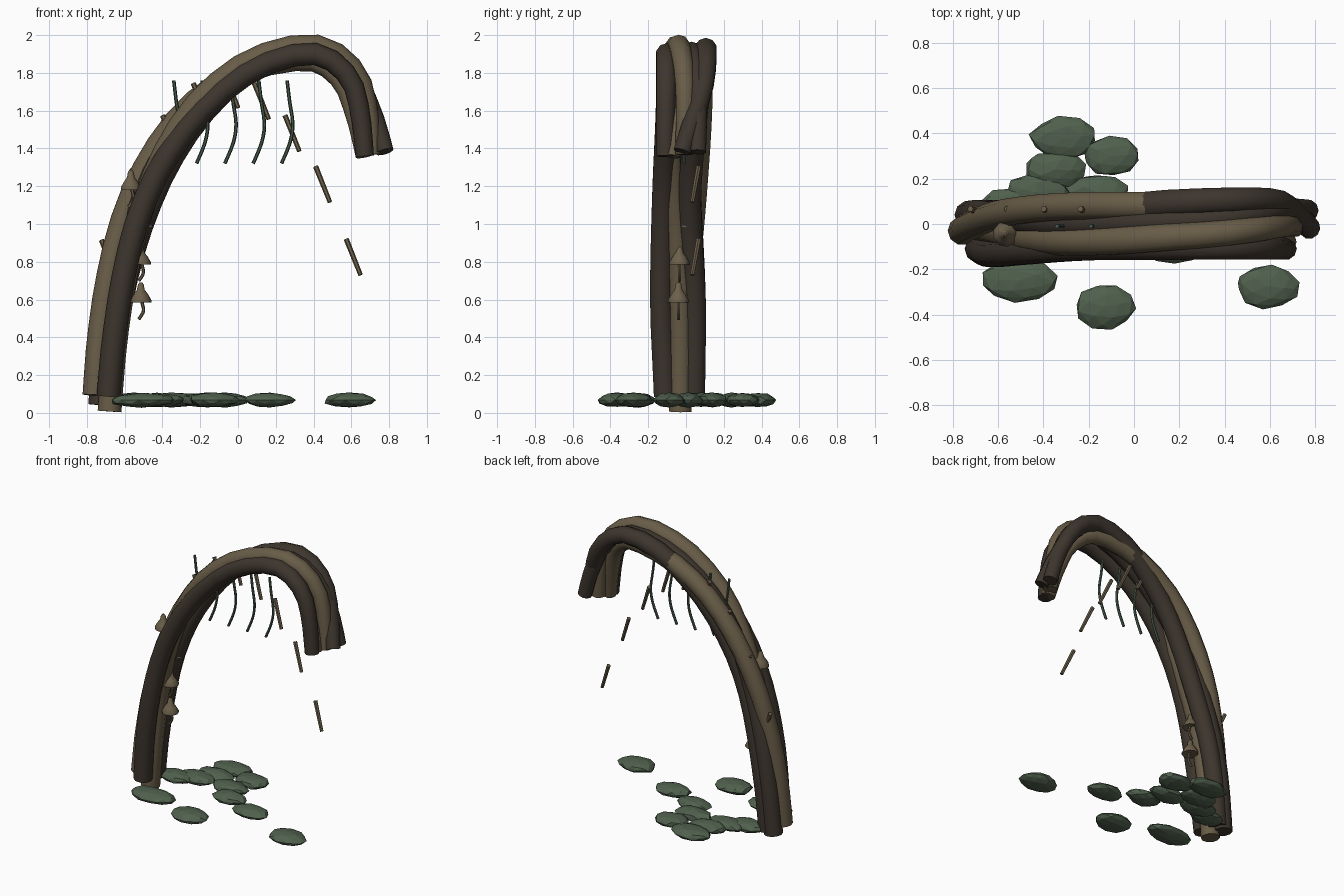
import bpy, bmesh, math, random
from mathutils import Vector, Matrix

if "Cube" in bpy.data.objects:
    bpy.data.objects.remove(bpy.data.objects["Cube"])

random.seed(4)


def material(name, rgb):
    m = bpy.data.materials.new(name)
    m.diffuse_color = (*rgb, 1)
    m.use_nodes = True
    m.node_tree.nodes["Principled BSDF"].inputs["Base Color"].default_value = m.diffuse_color
    return m


DARK = material("dark bark", (0.047, 0.036, 0.027))
LIGHT = material("light bark", (0.140, 0.108, 0.064))
STONE = material("mossy stone", (0.080, 0.118, 0.075))
VINE = material("vine green", (0.066, 0.105, 0.072))
CAP = material("mushroom tan", (0.150, 0.116, 0.070))


def finish(name, bm, mat, angle=None):
    bmesh.ops.recalc_face_normals(bm, faces=bm.faces)
    me = bpy.data.meshes.new(name)
    bm.to_mesh(me)
    bm.free()
    me.materials.append(mat)
    ob = bpy.data.objects.new(name, me)
    bpy.context.collection.objects.link(ob)
    if angle:
        bpy.ops.object.select_all(action='DESELECT')
        ob.select_set(True)
        bpy.context.view_layer.objects.active = ob
        bpy.ops.object.shade_smooth_by_angle(angle=math.radians(angle))
    return ob


def spline(points, t):
    """Catmull-Rom through the points, t from 0 to 1."""
    p = [Vector(q) for q in points]
    n = len(p) - 1
    i = min(int(t * n), n - 1)
    u = t * n - i
    a, b, c, d = p[max(i - 1, 0)], p[i], p[i + 1], p[min(i + 2, n)]
    return 0.5 * (2 * b + (c - a) * u + (2 * a - 5 * b + 4 * c - d) * u * u
                  + (3 * b - a - 3 * c + d) * u ** 3)


def add_tube(bm, path, radii, sides):
    """Capped tube; every path here runs mostly in the xz plane."""
    rings = []
    for i, p in enumerate(path):
        d = (path[min(i + 1, len(path) - 1)] - path[max(i - 1, 0)]).normalized()
        u = Vector((0, 1, 0)).cross(d).normalized()
        v = d.cross(u)
        rings.append([bm.verts.new(p + radii[i] * (math.cos(a) * u + math.sin(a) * v))
                      for a in (k * math.tau / sides for k in range(sides))])
    for r, s in zip(rings, rings[1:]):
        for k in range(sides):
            bm.faces.new((r[k], r[(k + 1) % sides], s[(k + 1) % sides], s[k]))
    bm.faces.new(rings[0])
    bm.faces.new(rings[-1])


# Arching trunk: centre line plus (outward, sideways) offsets for each strand
CENTRE = [(-0.71, 0, 0.06), (-0.685, 0, 0.37), (-0.635, 0, 0.70), (-0.55, 0, 1.03),
          (-0.41, 0, 1.34), (-0.20, 0, 1.62), (0.08, 0, 1.83), (0.39, 0, 1.905),
          (0.58, 0, 1.79), (0.67, 0, 1.58), (0.72, 0, 1.37)]
STRANDS = {
    "outer_light_strand": (LIGHT, 0.03, [(0.05, -0.03), (0.055, 0.0), (0.055, 0.05), (0.04, 0.08),
                                         (-0.03, 0.07), (-0.045, -0.01), (-0.05, -0.08)]),
    "inner_light_strand": (LIGHT, -0.05, [(-0.03, -0.03), (-0.035, -0.03), (-0.02, -0.06), (0.025, -0.08),
                                          (0.04, -0.05), (0.04, -0.005), (-0.01, -0.01)]),
    "front_dark_strand": (DARK, 0.03, [(-0.025, -0.11), (-0.025, -0.13), (-0.02, -0.12), (-0.02, -0.10),
                                       (-0.005, -0.10), (-0.005, -0.105), (-0.05, -0.11)]),
    "back_dark_strand": (DARK, 0.0, [(-0.025, 0.04), (-0.035, 0.045), (-0.05, 0.02), (-0.03, 0.055),
                                     (0.02, 0.10), (0.03, 0.095), (0.058, -0.02)]),
    "core_dark_strand": (DARK, -0.02, [(0.02, 0.04), (0.01, 0.045), (0.0, 0.02), (0.0, 0.0),
                                       (0.0, 0.02), (0.025, 0.06), (0.05, 0.06)]),
}
STEPS = 24
for name, (mat, lift, offsets) in STRANDS.items():
    path, radii = [], []
    for i in range(STEPS + 1):
        t = i / STEPS
        tan = (spline(CENTRE, min(t + .01, 1)) - spline(CENTRE, max(t - .01, 0))).normalized()
        out = Vector((-tan.z, 0, tan.x))
        n, y = spline(offsets, t)
        q = spline(CENTRE, t) + out * n + Vector((0, y, 0))
        q.z += lift * max(0, 1 - t * 8)
        path.append(q)
        radii.append(0.063 - 0.015 * max(0, t - 0.6) / 0.4)
    bm = bmesh.new()
    add_tube(bm, path, radii, 10)
    finish(name, bm, mat, 40)

# Flat mossy stones on the ground: x, y, half width, half depth
for i, (x, y, rx, ry) in enumerate([
        (-.31, .38, .15, .095), (-.10, .30, .13, .09), (-.35, .24, .14, .085), (-.43, .14, .14, .08),
        (-.16, .14, .14, .08), (-.55, .08, .13, .08), (-.07, .01, .13, .08), (.17, -.09, .135, .085),
        (-.51, -.25, .175, .095), (-.13, -.365, .135, .10), (.59, -.275, .14, .10)]):
    bm = bmesh.new()
    bmesh.ops.create_icosphere(bm, subdivisions=2, radius=1)
    spin = Matrix.Rotation(random.uniform(0, 6), 4, 'Z')
    for v in bm.verts:
        c = spin @ v.co * random.uniform(0.91, 1.06)
        v.co = (x + c.x * rx, y + c.y * ry, 0.068 + c.z * 0.039)
    finish(f"stone_{i + 1}", bm, STONE)

# Hanging vines under the arch
for i in range(5):
    x = -0.34 + 0.15 * i
    pts = [(x, -.01, 1.76), (x + .013, -.01, 1.65), (x + .03, -.01, 1.53),
           (x + .015, -.01, 1.43), (x - .03, -.01, 1.32)]
    bm = bmesh.new()
    add_tube(bm, [spline(pts, k / 12) for k in range(13)], [0.0095] * 13, 6)
    finish(f"vine_{i + 1}", bm, VINE, 40)

# Slanted twigs following a wider curve
for i, z in enumerate([.82, 1.20, 1.48, 1.65, 1.71, 1.65, 1.48, 1.21, .825]):
    c = Vector((-0.685 + 0.162 * i, 0.05, z))
    d = Vector((0.038, -0.017, -0.095))
    bm = bmesh.new()
    add_tube(bm, [c - d, c + d], [0.014, 0.012], 6)
    finish(f"twig_{i + 1}", bm, LIGHT, 40)

# Small mushrooms growing on the trunk: x, y, cap base height, cap radius
for i, (x, y, z, r) in enumerate([(-.568, -.045, 1.18, .056), (-.515, -.04, .585, .056),
                                  (-.515, -.035, .785, .054), (-.475, 0, .985, .024)]):
    bm = bmesh.new()
    h = 1.9 * r
    prof = [(.5, .1), (1, 0), (1, .12), (.7, .4), (.38, .62), (.28, .9), (.12, 1)]
    add_tube(bm, [Vector((x, y, z + b * h)) for _, b in prof], [a * r for a, _ in prof], 9)
    finish(f"mushroom_cap_{i + 1}", bm, CAP, 40)
    bm = bmesh.new()
    stem = [(x, y, z + .02), (x + .25 * r, y, z - .5 * r), (x + .2 * r, y, z - 1.0 * r), (x - .2 * r, y, z - 1.6 * r)]
    add_tube(bm, [spline(stem, k / 6) for k in range(7)], [0.16 * r] * 7, 6)
    finish(f"mushroom_stem_{i + 1}", bm, CAP, 40)
